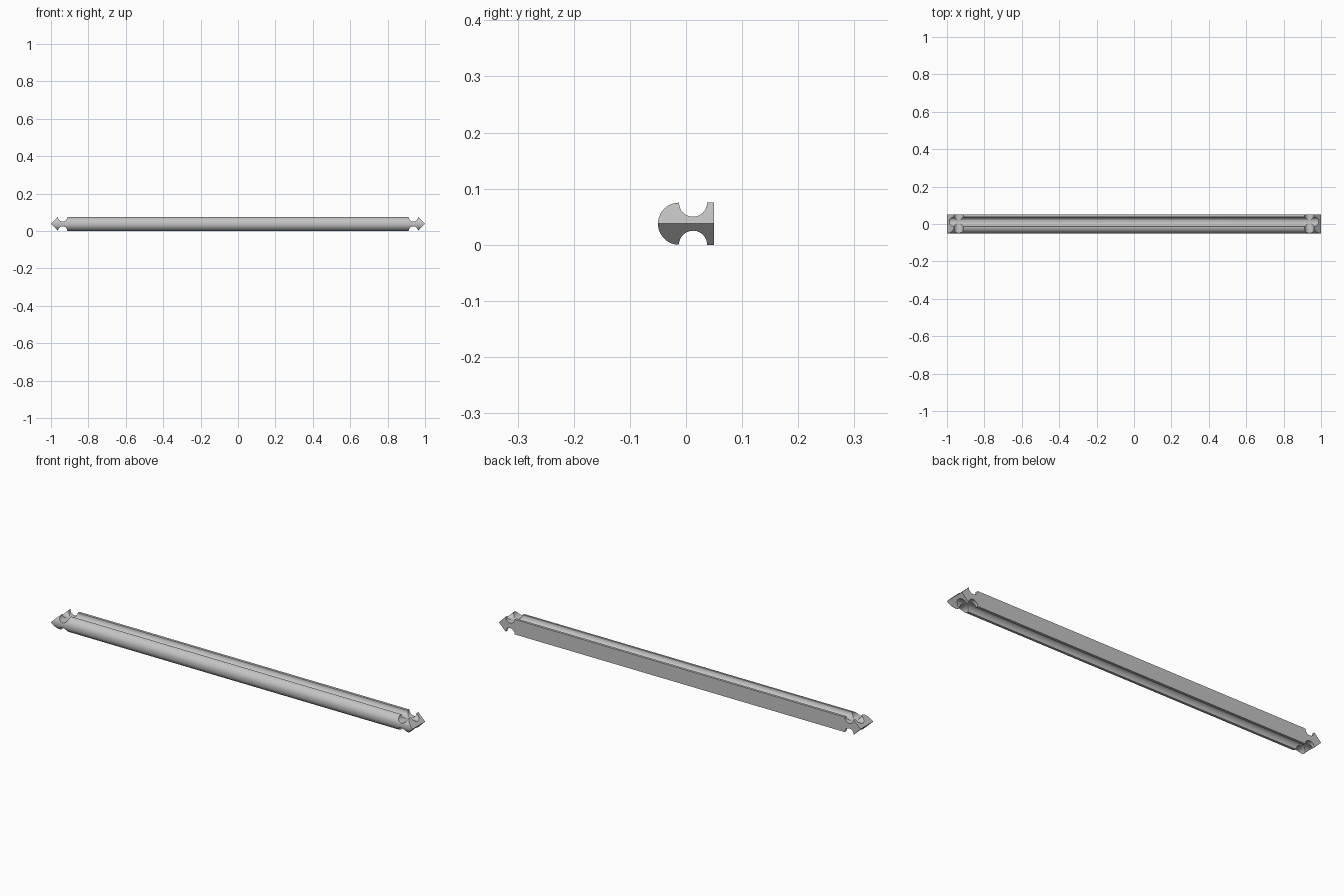
import bpy
import bmesh
from math import cos, sin, pi
from mathutils import Matrix, Vector

cube = bpy.data.objects.get("Cube")
if cube:
    bpy.data.objects.remove(cube, do_unlink=True)

MID = 0.0375          # half height, and radius of the rounded front
NOTCH = 0.025         # groove and saddle radius
GROOVE_Y = 0.0125
SADDLE_X = 0.9375
STEPS = 24


def arc(y, z, radius, start, end):
    angles = [start + (end - start) * i / STEPS for i in range(STEPS + 1)]
    return [(y + radius * cos(a), z + radius * sin(a)) for a in angles]


def add_object(name, bm):
    mesh = bpy.data.meshes.new(name)
    bmesh.ops.recalc_face_normals(bm, faces=bm.faces[:])
    bm.to_mesh(mesh)
    bm.free()
    obj = bpy.data.objects.new(name, mesh)
    bpy.context.collection.objects.link(obj)
    return obj


# Log section: flat back, grooves above and below, rounded front
profile = [(0.05, 0), (0.05, 2 * MID)]
profile += arc(GROOVE_Y, 2 * MID, NOTCH, 0, -pi)
profile += arc(-GROOVE_Y, MID, MID, pi / 2, 3 * pi / 2)[1:]
profile += arc(GROOVE_Y, 0, NOTCH, pi, 0)[1:]

bm = bmesh.new()
section = bm.faces.new([bm.verts.new((-1.1, y, z)) for y, z in profile])
extruded = bmesh.ops.extrude_face_region(bm, geom=[section])["geom"]
ends = [v for v in extruded if isinstance(v, bmesh.types.BMVert)]
bmesh.ops.translate(bm, verts=ends, vec=(2.2, 0, 0))

# Mitred points at both ends
for sx in (-1, 1):
    for sz in (-1, 1):
        cut = bmesh.ops.bisect_plane(
            bm, geom=bm.verts[:] + bm.edges[:] + bm.faces[:], dist=1e-6,
            plane_co=(sx, 0, MID), plane_no=Vector((sx, 0, sz)).normalized(),
            clear_outer=True)
        rim = [e for e in bm.edges if e.is_boundary]
        bmesh.ops.holes_fill(bm, edges=rim, sides=0)
log = add_object("log", bm)

# Cross saddles near the ends, above and below
bm = bmesh.new()
for sx in (-1, 1):
    for z in (0, 2 * MID):
        place = Matrix.Translation((sx * SADDLE_X, 0, z)) @ Matrix.Rotation(pi / 2, 4, "X")
        bmesh.ops.create_cone(bm, cap_ends=True, segments=48, radius1=NOTCH - 0.0002,
                              radius2=NOTCH - 0.0002, depth=0.2, matrix=place)
cutter = add_object("saddle_cutter", bm)
cutter.hide_render = True

bpy.ops.object.select_all(action="DESELECT")
log.select_set(True)
bpy.context.view_layer.objects.active = log
saddles = log.modifiers.new("saddles", "BOOLEAN")
saddles.operation = "DIFFERENCE"
saddles.solver = "EXACT"
saddles.object = cutter
bpy.ops.object.modifier_apply(modifier=saddles.name)
bpy.data.objects.remove(cutter, do_unlink=True)
bpy.ops.object.shade_smooth_by_angle()

# Plain grey finish
grey = bpy.data.materials.new("plain_grey")
grey.use_nodes = True
colour = (0.55, 0.55, 0.55, 1)
grey.diffuse_color = colour
grey.node_tree.nodes["Principled BSDF"].inputs["Base Color"].default_value = colour
log.data.materials.clear()
log.data.materials.append(grey)
